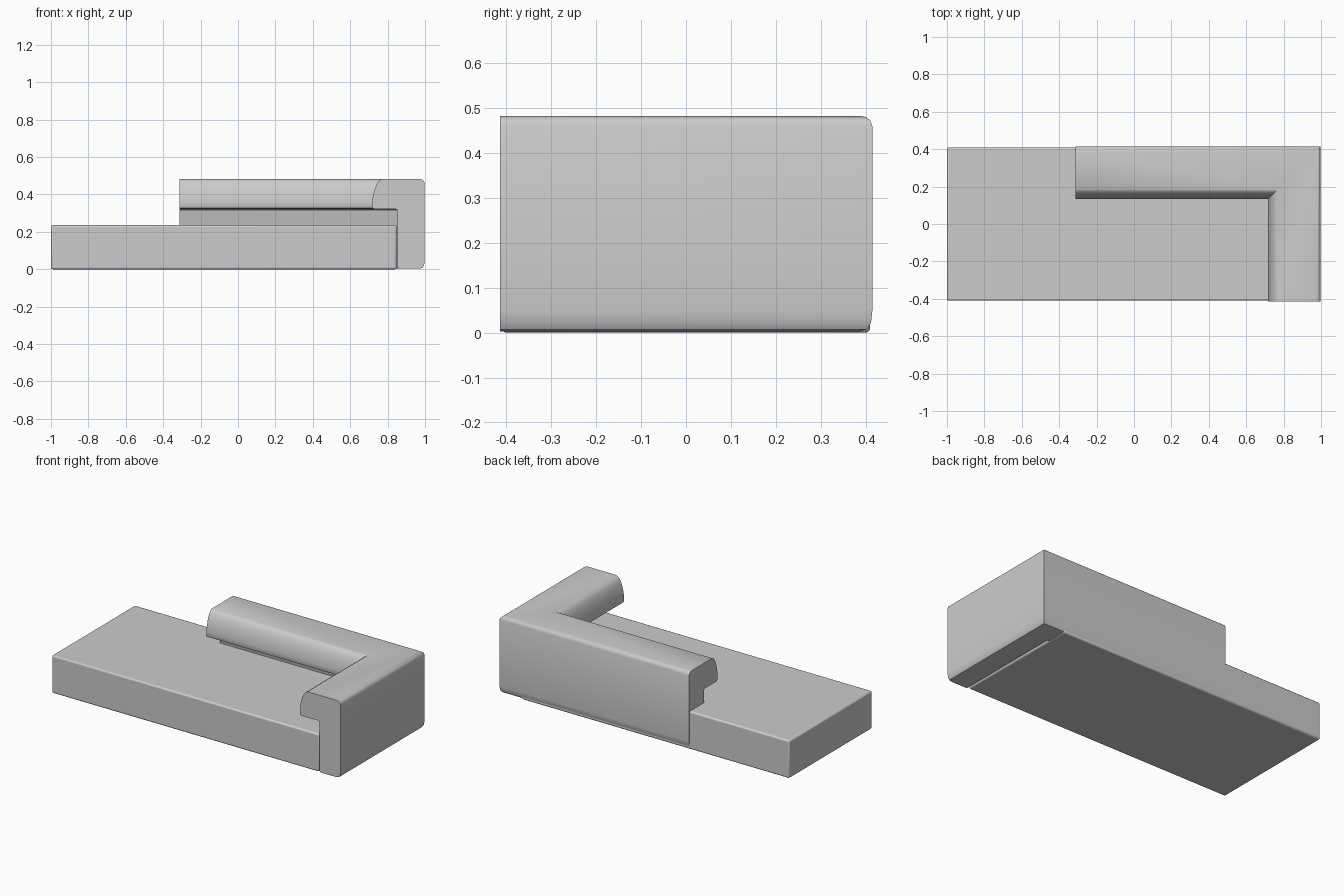
import bpy, bmesh, math

if "Cube" in bpy.data.objects:
    bpy.data.objects.remove(bpy.data.objects["Cube"])


def make_object(name, bm):
    bmesh.ops.recalc_face_normals(bm, faces=bm.faces)
    mesh = bpy.data.meshes.new(name)
    bm.to_mesh(mesh)
    bm.free()
    obj = bpy.data.objects.new(name, mesh)
    bpy.context.collection.objects.link(obj)
    return obj


def shade(obj, angle=35):
    bpy.ops.object.select_all(action='DESELECT')
    obj.select_set(True)
    bpy.context.view_layer.objects.active = obj
    bpy.ops.object.shade_smooth_by_angle(angle=math.radians(angle))


# Seat: long slab with softly rounded edges
x0, x1, y0, y1, z0, z1 = -1.0, 0.848, -0.41, 0.41, 0.0, 0.236
bm = bmesh.new()
bmesh.ops.create_cube(bm, size=1)
for v in bm.verts:
    v.co = (x1 if v.co.x > 0 else x0,
            y1 if v.co.y > 0 else y0,
            z1 if v.co.z > 0 else z0)
seat = make_object("seat", bm)
bevel = seat.modifiers.new("soft_edges", 'BEVEL')
bevel.width = 0.01
bevel.segments = 3
shade(seat)

# Back and arm: one padded profile (inward offset, height) swept round a mitred corner
profile = [
    (0.03, 0.003), (0.135, 0.003), (0.142, 0.006), (0.145, 0.014),
    (0.145, 0.31), (0.148, 0.318), (0.156, 0.322),
    (0.268, 0.322), (0.277, 0.327), (0.281, 0.338), (0.281, 0.36),
    (0.276, 0.395), (0.267, 0.43), (0.255, 0.458), (0.243, 0.474), (0.228, 0.483),
    (0.028, 0.483), (0.014, 0.480), (0.005, 0.473), (0.0, 0.46),
    (0.0, 0.05), (0.003, 0.022), (0.012, 0.007),
]
front, right, rear, left = -0.414, 0.998, 0.415, -0.312
stations = [
    lambda d: (right - d, front),       # front end of arm
    lambda d: (right - d, rear - d),    # mitred corner
    lambda d: (left, rear - d),         # open end of back
]
bm = bmesh.new()
rings = [[bm.verts.new((*place(d), z)) for d, z in profile] for place in stations]
n = len(profile)
for a, b in zip(rings, rings[1:]):
    for i in range(n):
        j = (i + 1) % n
        bm.faces.new((a[i], a[j], b[j], b[i]))
bm.faces.new(rings[0])
bm.faces.new(rings[-1][::-1])
shade(make_object("back_and_arm", bm))
